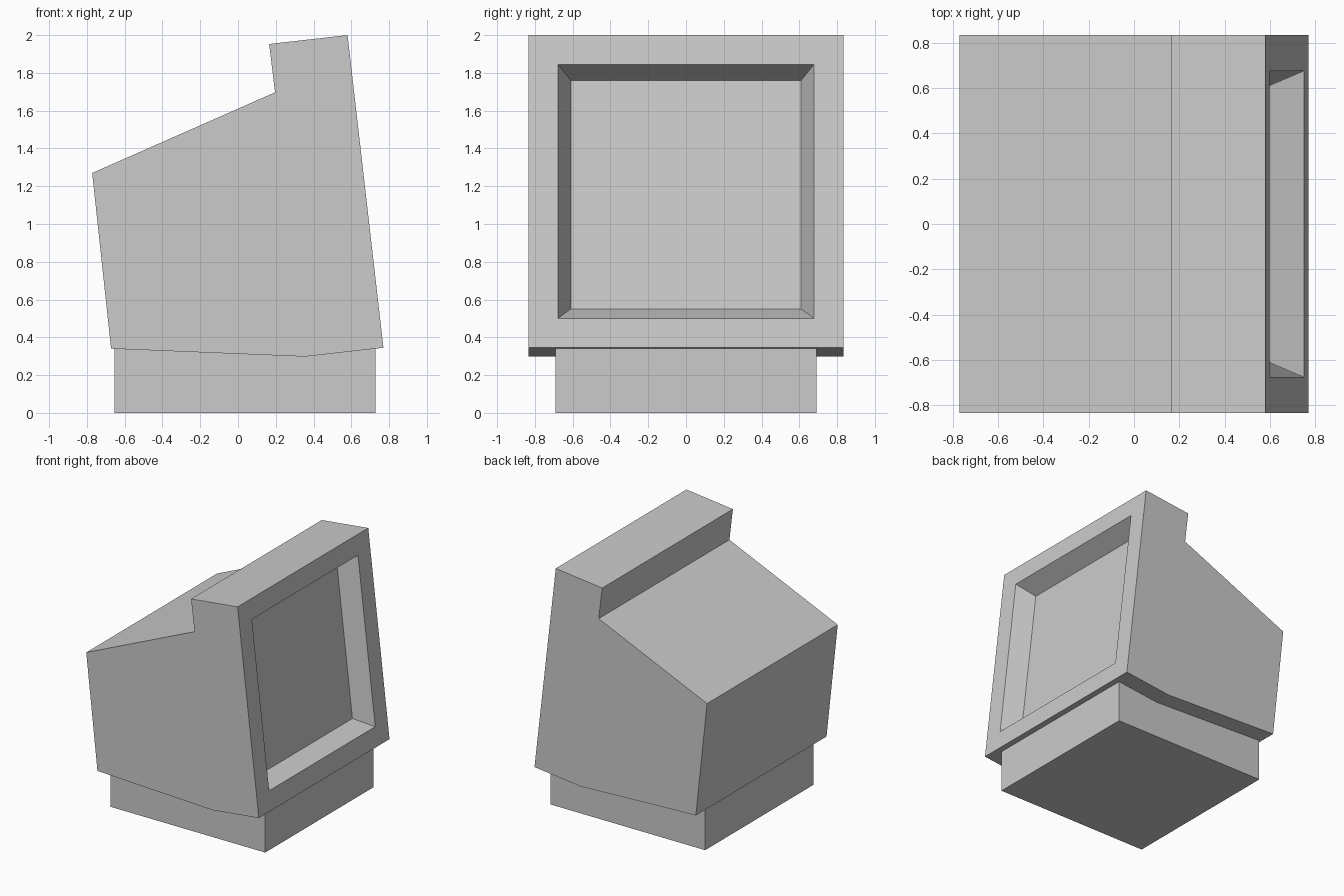
import bpy
import bmesh
from mathutils import Vector

cube = bpy.data.objects.get("Cube")
if cube:
    bpy.data.objects.remove(cube, do_unlink=True)

# One plain grey for the whole model
grey = bpy.data.materials.new("plain_grey")
grey.use_nodes = True
colour = (0.6, 0.6, 0.6, 1)
grey.diffuse_color = colour
grey.node_tree.nodes["Principled BSDF"].inputs["Base Color"].default_value = colour


def prism(profile, half_width):
    """Extrude an x-z outline symmetrically along y."""
    bm = bmesh.new()
    face = bm.faces.new([bm.verts.new((x, -half_width, z)) for x, z in profile])
    out = bmesh.ops.extrude_face_region(bm, geom=[face])
    moved = [g for g in out["geom"] if isinstance(g, bmesh.types.BMVert)]
    bmesh.ops.translate(bm, verts=moved, vec=(0, 2 * half_width, 0))
    bmesh.ops.recalc_face_normals(bm, faces=bm.faces)
    return bm


def finish(bm, name):
    mesh = bpy.data.meshes.new(name)
    bm.to_mesh(mesh)
    bm.free()
    mesh.materials.append(grey)
    obj = bpy.data.objects.new(name, mesh)
    bpy.context.scene.collection.objects.link(obj)
    return obj


# Tilted monitor housing with sloping back and raised front hood
housing = prism([(-0.772, 1.27), (-0.672, 0.34), (0.355, 0.298), (0.77, 0.345),
                 (0.58, 2.0), (0.165, 1.953), (0.196, 1.697)], 0.834)

# Screen: flat bezel, then a recess with tapered walls
housing.faces.ensure_lookup_table()
screen = max(housing.faces, key=lambda f: f.normal.dot(Vector((1, 0, 0.1))))
bmesh.ops.inset_region(housing, faces=[screen], thickness=0.157, use_even_offset=True)
bmesh.ops.inset_region(housing, faces=[screen], thickness=0.067, use_even_offset=True)
housing.normal_update()
inward = screen.normal * -0.15
bmesh.ops.translate(housing, verts=list(screen.verts), vec=inward)
finish(housing, "monitor_housing")

# Square pedestal, tucked into the underside of the housing
left, right, top = -0.655, 0.727, 0.36
finish(prism([(left, 0), (right, 0), (right, top), (left, top)], 0.691), "pedestal")
